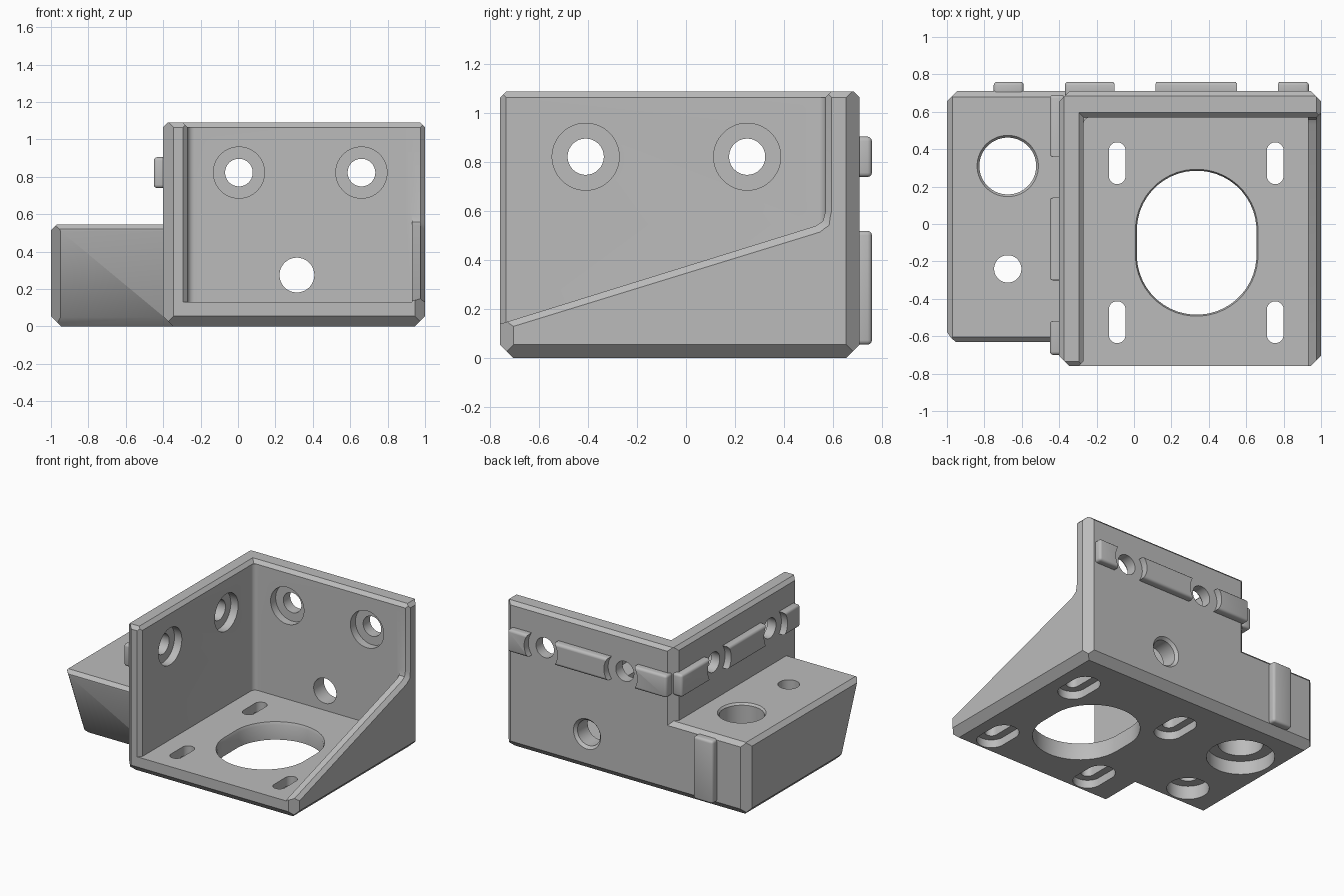
import bpy, bmesh, math
from mathutils import Vector

cube = bpy.data.objects.get("Cube")
if cube:
    bpy.data.objects.remove(cube, do_unlink=True)

mat = bpy.data.materials.new("grey plastic")
mat.use_nodes = True
mat.diffuse_color = (0.5, 0.5, 0.5, 1)
mat.node_tree.nodes["Principled BSDF"].inputs["Base Color"].default_value = (0.5, 0.5, 0.5, 1)


def finish(bm, name):
    bmesh.ops.recalc_face_normals(bm, faces=bm.faces)
    mesh = bpy.data.meshes.new(name)
    bm.to_mesh(mesh)
    bm.free()
    mesh.materials.append(mat)
    obj = bpy.data.objects.new(name, mesh)
    bpy.context.collection.objects.link(obj)
    return obj


def box_mesh(lo, hi):
    bm = bmesh.new()
    bmesh.ops.create_cube(bm, size=1)
    for v in bm.verts:
        v.co = [lo[i] if v.co[i] < 0 else hi[i] for i in range(3)]
    return bm


def chopped_box(name, lo, hi, chops):
    """Box with its edges planed off; each chop is (point, outward normal)."""
    bm = box_mesh(lo, hi)
    for point, normal in chops:
        geom = bm.verts[:] + bm.edges[:] + bm.faces[:]
        bmesh.ops.bisect_plane(bm, geom=geom, plane_co=point,
                               plane_no=normal, clear_outer=True)
        bmesh.ops.holes_fill(bm, edges=[e for e in bm.edges if e.is_boundary])
    return finish(bm, name)


def rounded_box(name, lo, hi, radius):
    bm = box_mesh(lo, hi)
    bmesh.ops.bevel(bm, geom=bm.edges[:], offset=radius, segments=3,
                    profile=0.5, affect='EDGES')
    return finish(bm, name)


def loft(name, axis, sections):
    """Solid through (depth, outline) sections stacked along an axis."""
    place = {'x': lambda u, v, d: (d, u, v),
             'y': lambda u, v, d: (u, d, v),
             'z': lambda u, v, d: (u, v, d)}[axis]
    bm = bmesh.new()
    rings = [[bm.verts.new(place(u, v, d)) for u, v in pts] for d, pts in sections]
    for a, b in zip(rings, rings[1:]):
        for i in range(len(a)):
            j = (i + 1) % len(a)
            bm.faces.new((a[i], a[j], b[j], b[i]))
    bm.faces.new(rings[0])
    bm.faces.new(rings[-1])
    return finish(bm, name)


def slot(u, v, r, half=0.0, n=48):
    """Circle, or a slot stretched along v."""
    angles = [(k + 0.5) * math.tau / n for k in range(n)]
    return [(u + r * math.cos(a), v + r * math.sin(a) + math.copysign(half, math.sin(a)))
            for a in angles]


def hole(axis, u, v, steps, half=0.0):
    """Stepped bore: steps are (depth, radius)."""
    return loft("hole_cutter", axis, [(d, slot(u, v, r, half)) for d, r in steps])


def boolean(target, tool, operation='DIFFERENCE'):
    tool.hide_render = True
    mod = target.modifiers.new("cut", 'BOOLEAN')
    mod.operation, mod.object, mod.solver = operation, tool, 'EXACT'
    bpy.context.view_layer.objects.active = target
    bpy.ops.object.modifier_apply(modifier=mod.name)
    bpy.data.objects.remove(tool, do_unlink=True)


C, S = 0.055, 0.025            # large and small chamfers
L, R, F, B, TOP = -0.4, 1.0, -0.76, 0.71, 1.09

# Main bracket blank
chops = []
for x, sx in ((L, -1), (R, 1)):
    chops += [((x, 0, C), (sx, 0, -1)), ((x, 0, TOP - S), (sx, 0, 1))]
    for y, sy in ((F, -1), (B, 1)):
        chops.append(((x, y - sy * C, 0), (sx, sy, 0)))
for y, sy in ((F, -1), (B, 1)):
    chops += [((0, y, C), (0, sy, -1)), ((0, y, TOP - S), (0, sy, 1))]
bracket = chopped_box("bracket", (L, F, 0), (R, B, TOP), chops)

# Inner pocket with a rounded corner between the walls
wx, wy, r = -0.27, 0.57, 0.035
corner = [(wx + r - r * math.cos(t), wy - r + r * math.sin(t))
          for t in (math.pi / 2 * k / 5 for k in range(6))]
pocket = [(wx, -1)] + corner + [(0.93, wy), (0.93, -1)]
boolean(bracket, loft("pocket_cutter", 'z', [(0.13, pocket), (2, pocket)]))


# Sloped opening of the gusset side, with a chamfered rim
def gusset(g):
    return [(-1, 0.065 - g), (0.53 + g * 0.7, 0.54 - g), (0.56 + g, 0.56 - g * 0.7),
            (0.57 + g, 0.6), (0.57 + g, 2), (-1, 2)]


boolean(bracket, loft("gusset_cutter", 'x', [(0.9, gusset(0)), (R - S, gusset(0)),
                                             (R + S, gusset(2 * S))]))


# Chamfers on the inner rims of the two walls
def rim(g):
    return [(wx - g, -1), (wx - g, wy + g), (2, wy + g), (2, -1)]


def mouth(g):
    return [(wx - g, 0.13), (wx - g, 2), (0.9, 2), (0.9, 0.13)]


boolean(bracket, loft("rim_cutter", 'z', [(TOP - S, rim(0)), (TOP + S, rim(2 * S))]))
boolean(bracket, loft("mouth_cutter", 'y', [(F + S, mouth(0)), (F - S, mouth(2 * S))]))

# Low side block with an undercut front
T = 0.545
front = Vector((0, -0.51, -0.2)).normalized()
left = Vector((-1, 0, 0))
block = chopped_box("side_block", (-1, -0.63, 0), (-0.2, B, T), [
    ((0, -0.63, 0.51), front),
    ((-1, -0.575, 0.51), front + left),
    ((-1, B - C, 0), (-1, 1, 0)),
    ((-1, 0, C), (-1, 0, -1)),
    ((0, B, C), (0, 1, -1)),
    ((0, -0.43, 0.03), (0, -1, -1)),
    ((-1, 0, T - 0.03), (-1, 0, 1)),
    ((0, B, T - 0.03), (0, 1, 1)),
    ((0, -0.63, T - 0.025), (0, -1, 1)),
])
# Keep the block out of the pocket
boolean(block, loft("pocket_cutter", 'z', [(0.13, pocket), (2, pocket)]))
boolean(bracket, block, 'UNION')

# Counterbored screw holes through both walls
HZ = 0.823
back_holes, side_holes = (0.005, 0.66), (-0.41, 0.25)
for x in back_holes:
    boolean(bracket, hole('y', x, HZ, [(0.5, 0.137), (0.63, 0.137), (0.63, 0.074), (0.9, 0.074)]))
for y in side_holes:
    boolean(bracket, hole('x', y, HZ, [(-0.2, 0.137), (-0.33, 0.137), (-0.33, 0.074), (-0.6, 0.074)]))

# Cable hole in the back wall
boolean(bracket, hole('y', 0.315, 0.275, [(0.5, 0.093), (0.69, 0.093), (0.73, 0.13)]))

# Large oblong opening and four slots in the floor
boolean(bracket, hole('z', 0.335, -0.1, [(-0.1, 0.32), (0.11, 0.32), (0.16, 0.34)], 0.065))
for x in (-0.09, 0.755):
    for y in (0.325, -0.525):
        boolean(bracket, hole('z', x, y, [(-0.1, 0.1), (0.06, 0.1), (0.06, 0.045), (0.4, 0.045)], 0.067))

# Two stepped holes in the side block
boolean(bracket, hole('z', -0.675, 0.31, [(-0.1, 0.23), (0.1, 0.23), (0.1, 0.152),
                                          (T - 0.015, 0.152), (T + 0.02, 0.18)]))
boolean(bracket, hole('z', -0.675, -0.24, [(-0.1, 0.143), (0.1, 0.143), (0.1, 0.073), (0.8, 0.073)]))

# Alignment ribs, broken by clearances around the screw holes
back_rib = rounded_box("back_ribs", (-0.37, 0.68, 0.74), (0.935, 0.76, 0.905), 0.018)
for x in back_holes:
    boolean(back_rib, hole('y', x, HZ, [(0.6, 0.137), (0.9, 0.137)]))
side_rib = rounded_box("side_ribs", (-0.45, -0.7, 0.74), (-0.37, 0.69, 0.905), 0.018)
for y in side_holes:
    boolean(side_rib, hole('x', y, HZ, [(-0.6, 0.137), (-0.3, 0.137)]))
block_rib = rounded_box("block_rib", (-0.75, 0.68, 0.055), (-0.59, 0.76, 0.52), 0.018)

# Smooth bores and fillets, crisp chamfers
bpy.ops.object.select_all(action='DESELECT')
for obj in (bracket, back_rib, side_rib, block_rib):
    obj.select_set(True)
bpy.context.view_layer.objects.active = bracket
bpy.ops.object.shade_smooth_by_angle(angle=math.radians(31))
